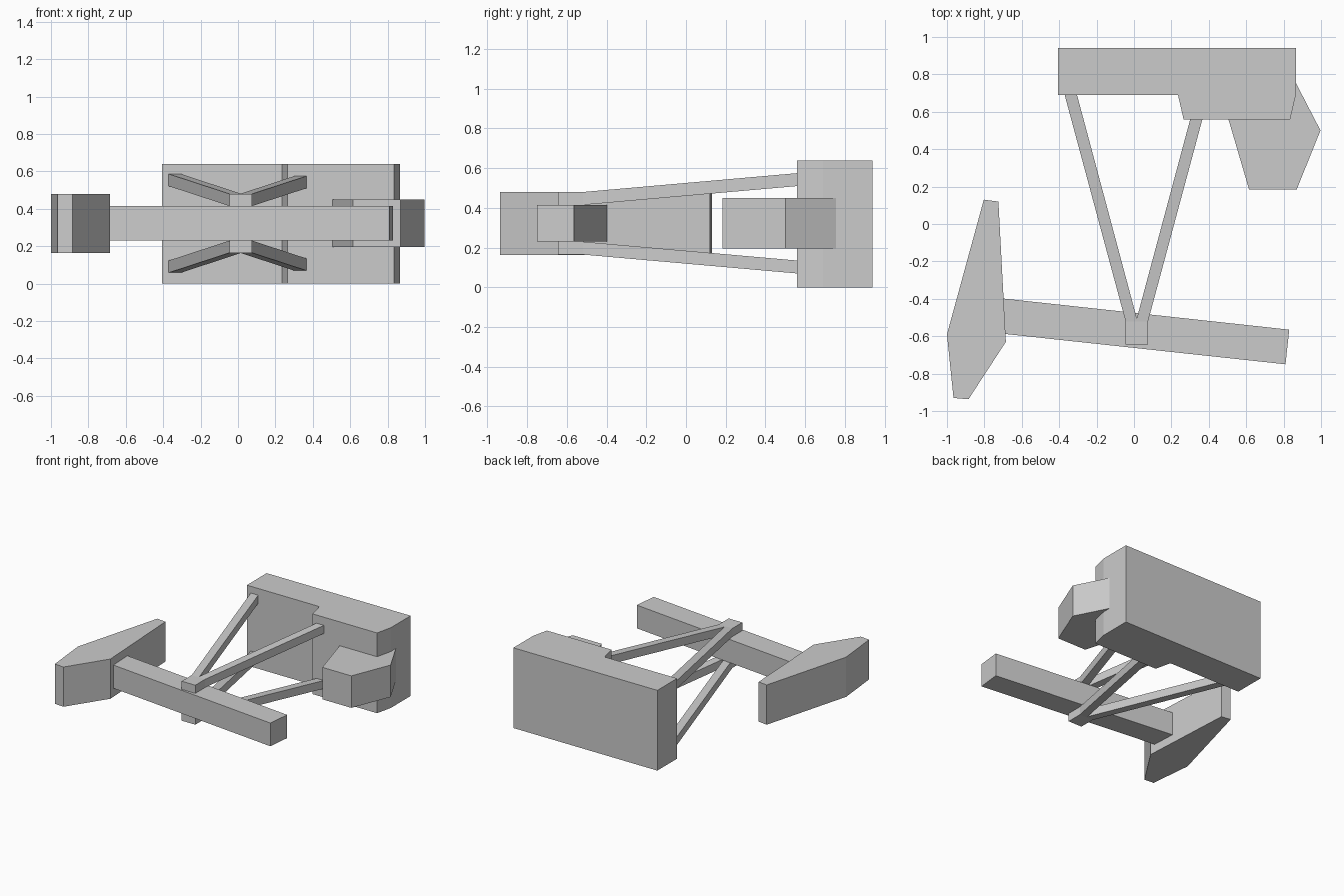
import bpy
import bmesh

cube = bpy.data.objects.get("Cube")
if cube:
    bpy.data.objects.remove(cube, do_unlink=True)

grey = bpy.data.materials.new("light_grey")
grey.use_nodes = True
colour = (0.6, 0.6, 0.6, 1)
grey.diffuse_color = colour
grey.node_tree.nodes["Principled BSDF"].inputs["Base Color"].default_value = colour

MID_Z = 0.3225   # mirror height of the two wishbones
BEND_Y = -0.52   # where the wishbone arms start to slope


def add_prism(bm, outline, bottom, top, slope=0.0):
    """Extrude a plan outline upward, with an optional rise along y."""
    def ring(z):
        return [bm.verts.new((x, y, z + slope * (y - BEND_Y))) for x, y in outline]
    low, high = ring(bottom), ring(top)
    bm.faces.new(low)
    bm.faces.new(high)
    for i in range(len(outline)):
        j = (i + 1) % len(outline)
        bm.faces.new((low[i], low[j], high[j], high[i]))


def finish(name, bm):
    bmesh.ops.recalc_face_normals(bm, faces=bm.faces)
    mesh = bpy.data.meshes.new(name)
    bm.to_mesh(mesh)
    bm.free()
    mesh.materials.append(grey)
    obj = bpy.data.objects.new(name, mesh)
    bpy.context.scene.collection.objects.link(obj)


def prism(name, outline, bottom, top):
    bm = bmesh.new()
    add_prism(bm, outline, bottom, top)
    finish(name, bm)


# Main block with the thicker front step
prism("main_block", [(-0.405, 0.69), (0.235, 0.69), (0.265, 0.56), (0.835, 0.56),
                     (0.865, 0.69), (0.865, 0.94), (-0.405, 0.94)], 0, 0.64)

# Angular pod on the left side of the block
prism("side_pod", [(0.505, 0.56), (0.615, 0.185), (0.87, 0.185), (0.997, 0.5),
                   (0.865, 0.755), (0.6, 0.74)], 0.195, 0.45)

# Tapered fin on the right
prism("end_fin", [(-1, -0.59), (-0.965, -0.93), (-0.885, -0.937), (-0.685, -0.63),
                  (-0.725, 0.12), (-0.803, 0.13)], 0.163, 0.48)

# Cross beam, ending inside the fin
prism("cross_beam", [(-0.75, -0.393), (-0.77, -0.579), (0.81, -0.75), (0.83, -0.565)],
      0.23, 0.415)

# Upper and lower V-shaped wishbones, each with a flat pad on the beam
pad = [(-0.045, -0.645), (0.075, -0.645), (0.075, BEND_Y), (-0.045, BEND_Y)]
arms = [(-0.045, BEND_Y), (0.075, BEND_Y), (0.371, 0.58), (0.306, 0.58),
        (0.015, -0.505), (-0.31, 0.71), (-0.376, 0.71)]
for name, side in (("upper_wishbone", 1), ("lower_wishbone", -1)):
    inner, outer = MID_Z + side * 0.0925, MID_Z + side * 0.1575
    bm = bmesh.new()
    add_prism(bm, pad, inner, outer)
    add_prism(bm, arms, inner, outer, side * 0.088)
    finish(name, bm)
